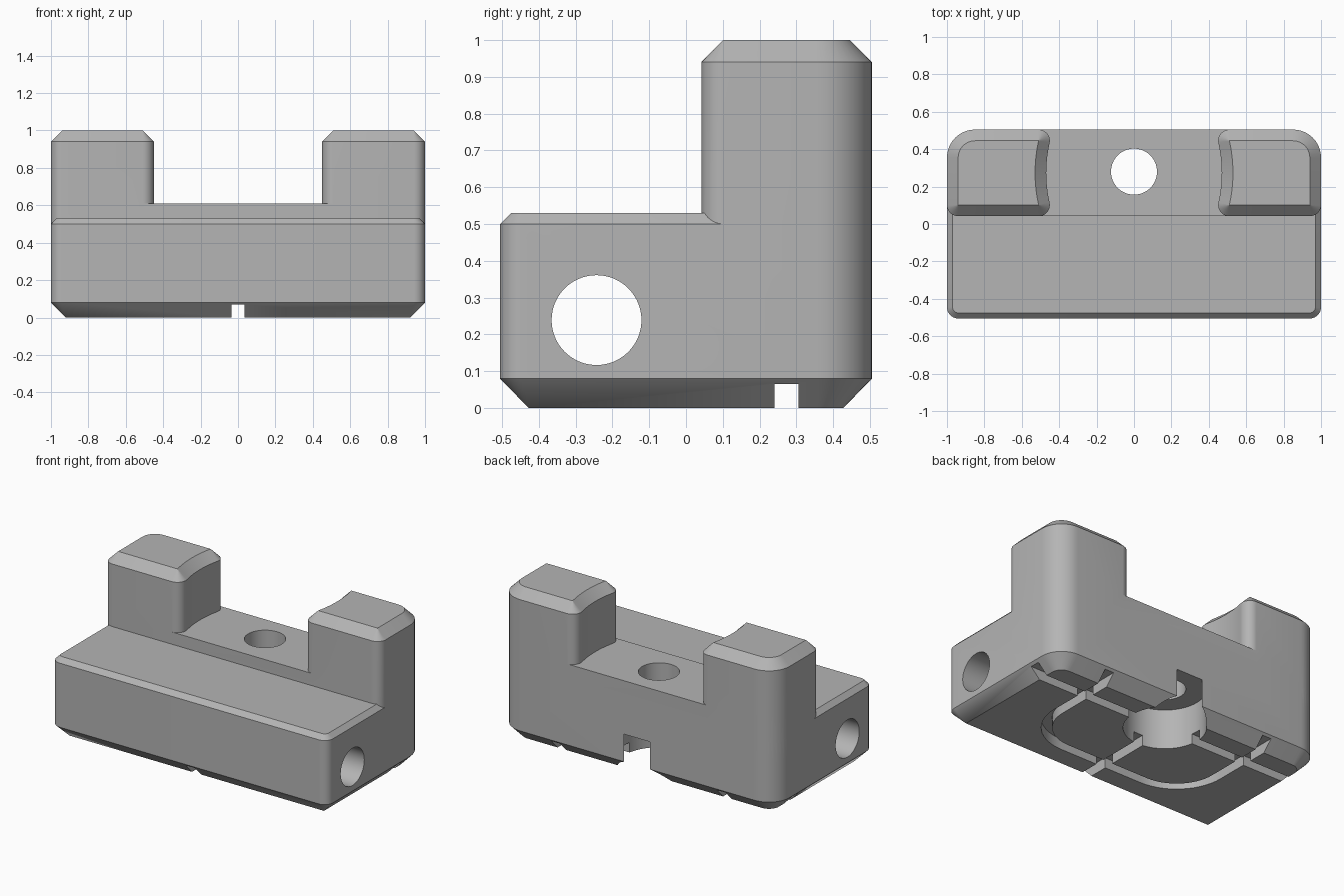
import bpy
import bmesh
from math import sin, cos, pi, atan2, hypot

old = bpy.data.objects.get("Cube")
if old:
    bpy.data.objects.remove(old, do_unlink=True)

grey = bpy.data.materials.new("mid_grey")
grey.use_nodes = True
colour = (0.46, 0.46, 0.46, 1)
grey.diffuse_color = colour
grey.node_tree.nodes["Principled BSDF"].inputs["Base Color"].default_value = colour

W, D = 1.0, 0.505          # half width and half depth
TOWER_FRONT = 0.042
HOLE_Y = 0.28


def arc(cx, cy, r, a0, a1, n=10):
    return [(cx + r * cos(a0 + (a1 - a0) * i / n),
             cy + r * sin(a0 + (a1 - a0) * i / n)) for i in range(n + 1)]


def loft(name, rings):
    """Solid through matching outlines, each given as (z, points)."""
    bm = bmesh.new()
    loops = [[bm.verts.new((x, y, z)) for x, y in pts] for z, pts in rings]
    n = len(loops[0])
    for low, high in zip(loops, loops[1:]):
        for i in range(n):
            j = (i + 1) % n
            bm.faces.new((low[i], low[j], high[j], high[i]))
    bm.faces.new(loops[0][::-1])
    bm.faces.new(loops[-1])
    bmesh.ops.remove_doubles(bm, verts=bm.verts, dist=1e-5)
    bmesh.ops.recalc_face_normals(bm, faces=bm.faces)
    mesh = bpy.data.meshes.new(name)
    bm.to_mesh(mesh)
    bm.free()
    mesh.materials.append(grey)
    obj = bpy.data.objects.new(name, mesh)
    bpy.context.collection.objects.link(obj)
    return obj


def box(name, x0, x1, y0, y1, z0, z1):
    pts = [(x0, y0), (x1, y0), (x1, y1), (x0, y1)]
    return loft(name, [(z0, pts), (z1, pts)])


def cylinder(name, y, r, z0, z1):
    pts = arc(0, y, r, 0, 2 * pi, 64)[:-1]
    return loft(name, [(z0, pts), (z1, pts)])


def combine(target, tool, operation):
    mod = target.modifiers.new(operation.lower(), 'BOOLEAN')
    mod.operation = operation
    mod.solver = 'EXACT'
    mod.object = tool
    bpy.context.view_layer.objects.active = target
    bpy.ops.object.modifier_apply(modifier=mod.name)
    bpy.data.objects.remove(tool, do_unlink=True)


def block_outline(d):
    """Block footprint inset by d, larger radius at the back corners."""
    pts = []
    corners = ((1, 1, 0.15), (-1, 1, 0.15), (-1, -1, 0.06), (1, -1, 0.06))
    for k, (sx, sy, radius) in enumerate(corners):
        r = max(radius - d, 0)
        pts += arc(sx * (W - d - r), sy * (D - d - r), r, k * pi / 2, (k + 1) * pi / 2)
    return pts


def tower_outline(d, side):
    """Tower footprint inset by d, with a hollowed inner wall."""
    r = 0.06 - d
    front, back, inner = TOWER_FRONT + 0.06, D - 0.06, 0.51
    mid, hollow_x = (front + back) / 2, -0.245
    tilt = atan2((back - front) / 2, inner - hollow_x)
    hollow_r = hypot(inner - hollow_x, (back - front) / 2) - r
    pts = arc(W - 0.15, D - 0.15, 0.15 - d, 0, pi / 2)
    pts += arc(inner, back, r, pi / 2, pi + tilt)
    pts += arc(hollow_x, mid, hollow_r, tilt, -tilt, 12)[1:-1]
    pts += arc(inner, front, r, pi - tilt, 1.5 * pi)
    pts += arc(W - 0.06, front, r, 1.5 * pi, 2 * pi)
    return [(side * x, y) for x, y in pts]


# Base block with chamfered bottom and top edges
body = loft("clamp_block", [(0, block_outline(0.078)), (0.08, block_outline(0)),
                            (0.5, block_outline(0)), (0.53, block_outline(0.03))])

# Raised back step and the two towers
combine(body, box("back_step", -0.6, 0.6, TOWER_FRONT, D, 0.3, 0.61), 'UNION')
for side in (1, -1):
    combine(body, loft("tower", [(0.3, tower_outline(0, side)),
                                 (0.94, tower_outline(0, side)),
                                 (1, tower_outline(0.0599, side))]), 'UNION')

# Cross hole through the sides
cross = cylinder("cross_hole", 0, 0.122, -2, 2)
cross.rotation_euler = (0, pi / 2, 0)
cross.location = (0, -0.243, 0.239)
bpy.context.view_layer.update()
combine(body, cross, 'DIFFERENCE')

# Vertical hole and the wide recess that breaks through the back wall
combine(body, cylinder("bolt_hole", HOLE_Y, 0.123, -1, 2), 'DIFFERENCE')
combine(body, cylinder("recess", HOLE_Y, 0.244, -0.2, 0.26), 'DIFFERENCE')

# Straight grooves in the underside
combine(body, box("long_groove", -2, 2, 0.24, 0.305, -0.1, 0.065), 'DIFFERENCE')
combine(body, box("short_groove", -0.034, 0.034, -1, HOLE_Y, -0.1, 0.069), 'DIFFERENCE')


# U-shaped groove in the underside, open to the back
def u_path(r):
    return ([(0.3 + r, 0.7)] + arc(0.3, 0.03, r, 0, -pi / 2, 14)
            + arc(-0.3, 0.03, r, -pi / 2, -pi, 14) + [(-0.3 - r, 0.7)])


u_shape = u_path(0.332) + u_path(0.268)[::-1]
combine(body, loft("u_groove", [(-0.1, u_shape), (0.067, u_shape)]), 'DIFFERENCE')

# Smooth fillets and holes, crisp chamfers
bpy.ops.object.select_all(action='DESELECT')
body.select_set(True)
bpy.context.view_layer.objects.active = body
bpy.ops.object.shade_smooth_by_angle(angle=pi / 6)
